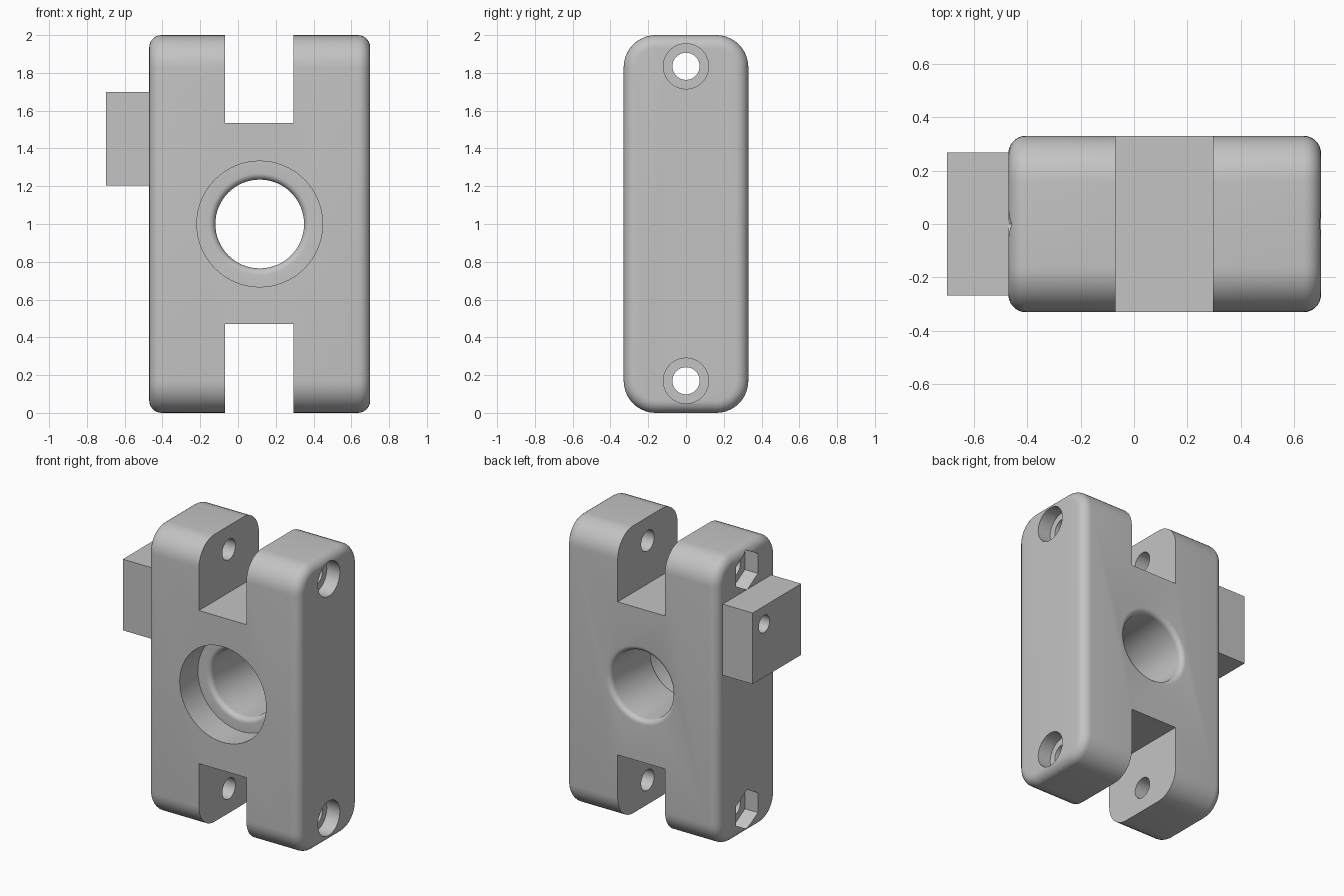
import bpy, bmesh, math
from mathutils import Matrix, Vector

if "Cube" in bpy.data.objects:
    bpy.data.objects.remove(bpy.data.objects["Cube"], do_unlink=True)

grey = bpy.data.materials.new("plain grey")
grey.use_nodes = True
colour = (0.55, 0.55, 0.55, 1)
grey.diffuse_color = colour
grey.node_tree.nodes["Principled BSDF"].inputs["Base Color"].default_value = colour


def finish(bm, name):
    bmesh.ops.recalc_face_normals(bm, faces=bm.faces[:])
    mesh = bpy.data.meshes.new(name)
    bm.to_mesh(mesh)
    bm.free()
    obj = bpy.data.objects.new(name, mesh)
    mesh.materials.append(grey)
    bpy.context.collection.objects.link(obj)
    return obj


def box_mesh(lo, hi):
    lo, hi = Vector(lo), Vector(hi)
    bm = bmesh.new()
    bmesh.ops.create_cube(bm, size=1)
    bmesh.ops.scale(bm, vec=hi - lo, verts=bm.verts[:])
    bmesh.ops.translate(bm, vec=(lo + hi) / 2, verts=bm.verts[:])
    return bm


def rod(x0, x1, y, z, radius, sides, turn=0):
    """Prism lying along x."""
    bm = bmesh.new()
    place = (Matrix.Translation(((x0 + x1) / 2, y, z)) @ Matrix.Rotation(turn, 4, 'X')
             @ Matrix.Rotation(math.pi / 2, 4, 'Y'))
    bmesh.ops.create_cone(bm, cap_ends=True, segments=sides, radius1=radius,
                          radius2=radius, depth=x1 - x0, matrix=place)
    return finish(bm, "cutter")


def lathe(profile, x, z, sides):
    """Closed solid turned around a y axis from (radius, y) points."""
    bm = bmesh.new()
    rings = []
    for r, y in profile:
        rings.append([bm.verts.new((x + r * math.cos(a), y, z + r * math.sin(a)))
                      for a in (math.tau * i / sides for i in range(sides))])
    for a, b in zip(rings, rings[1:]):
        for i in range(sides):
            j = (i + 1) % sides
            bm.faces.new((a[i], a[j], b[j], b[i]))
    bm.faces.new(rings[0])
    bm.faces.new(rings[-1])
    return finish(bm, "cutter")


def cut(target, cutter):
    mod = target.modifiers.new("cut", 'BOOLEAN')
    mod.operation = 'DIFFERENCE'
    mod.solver = 'EXACT'
    mod.object = cutter
    bpy.context.view_layer.objects.active = target
    bpy.ops.object.modifier_apply(modifier=mod.name)
    bpy.data.objects.remove(cutter, do_unlink=True)


def smooth(obj):
    bpy.ops.object.select_all(action='DESELECT')
    obj.select_set(True)
    bpy.context.view_layer.objects.active = obj
    bpy.ops.object.shade_smooth_by_angle(angle=math.radians(30))


LEFT, RIGHT, HALF = 0.70, -0.47, 0.33

# Body: wide rounding on the long corners, then a small one around both ends
bm = box_mesh((RIGHT, -HALF, 0), (LEFT, HALF, 2))
long_edges = [e for e in bm.edges if abs(e.verts[0].co.x - e.verts[1].co.x) > 0.5]
bmesh.ops.bevel(bm, geom=long_edges, offset=0.17, segments=10, profile=0.5,
                affect='EDGES')
rims = [e for e in bm.edges if abs(e.verts[0].co.x - e.verts[1].co.x) < 0.001]
bmesh.ops.bevel(bm, geom=rims, offset=0.065, segments=7, profile=0.5, affect='EDGES')
body = finish(bm, "body")

# Top and bottom slots
for z0, z1 in ((1.535, 2.2), (-0.2, 0.47)):
    cut(body, finish(box_mesh((-0.07, -0.5, z0), (0.295, 0.5, z1)), "cutter"))

# Stepped centre bore, its narrow part rounded at both mouths
BORE, ROUND, STEP = 0.235, 0.035, -0.13
quarter = [math.pi / 2 * i / 6 for i in range(7)]
front_mouth = [(BORE + ROUND * (1 - math.sin(a)), STEP + ROUND * (1 - math.cos(a)))
               for a in quarter]
back_mouth = [(r, HALF - (y - STEP)) for r, y in reversed(front_mouth)]
profile = ([(0.333, -0.5), (0.333, STEP)] + front_mouth + back_mouth
           + [(BORE + ROUND, 0.5)])
cut(body, lathe(profile, 0.115, 1.0, 64))

# Bolt holes with a round recess on the left and a hexagonal one on the right
for z in (0.17, 1.835):
    cut(body, rod(-1, 1, 0, z, 0.072, 32))
    cut(body, rod(LEFT - 0.1, 1, 0, z, 0.12, 40))
    cut(body, rod(-1, RIGHT + 0.1, 0, z, 0.138, 6, math.pi / 2))
smooth(body)

# Side block with a small blind hole
block = finish(box_mesh((-0.70, -0.267, 1.205), (RIGHT + 0.003, 0.267, 1.70)), "side_block")
cut(block, rod(-1, -0.5, 0.14, 1.575, 0.06, 32))
smooth(block)
